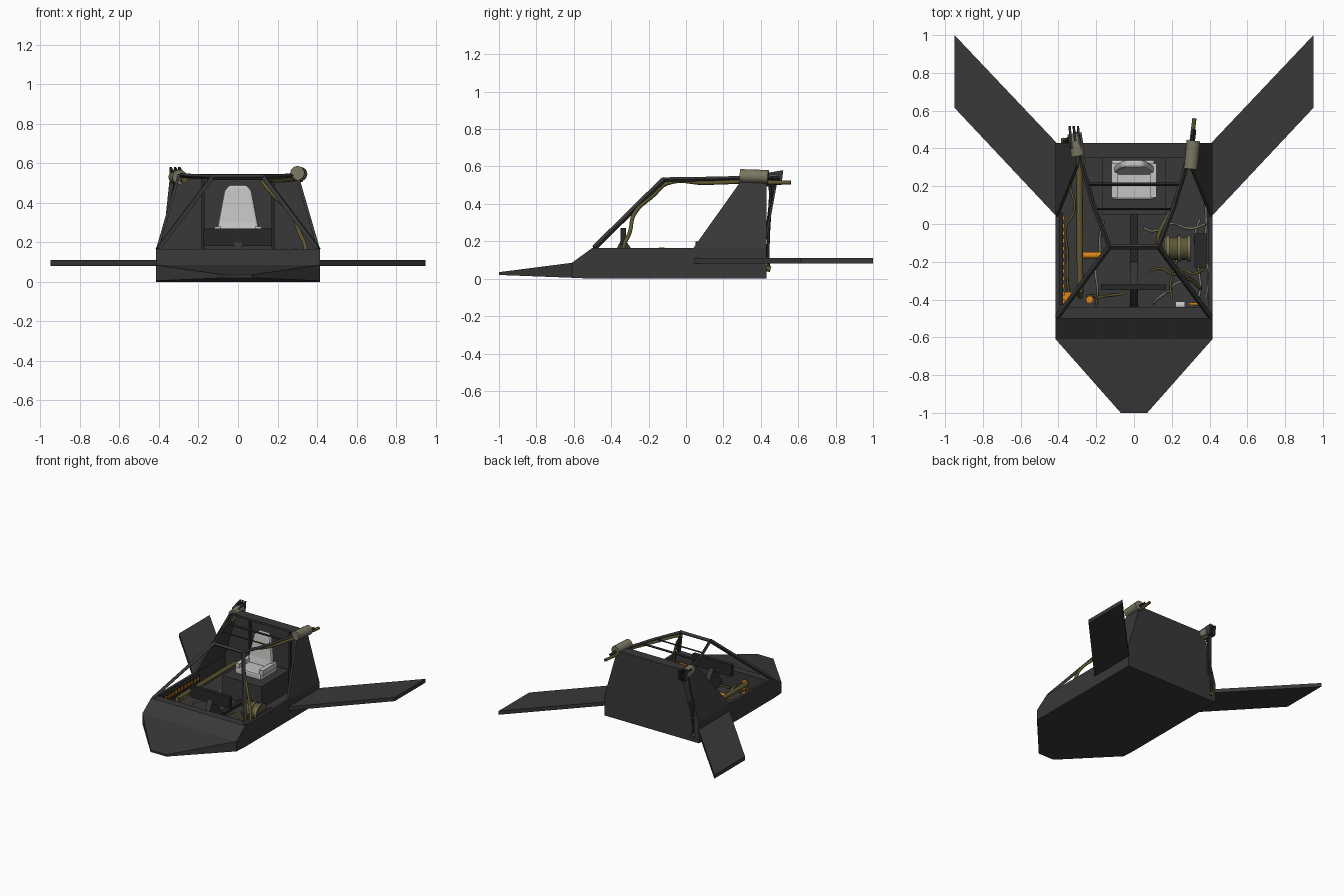
import bpy, bmesh, math, random
from mathutils import Vector

random.seed(4)


def mat(name, r, g, b):
    m = bpy.data.materials.new(name)
    m.diffuse_color = (r, g, b, 1)
    return m


HULL = mat("charcoal", 0.04, 0.04, 0.04)
FRAME = mat("near black", 0.02, 0.02, 0.02)
OLIVE = mat("grey olive", 0.19, 0.18, 0.12)
HOSE = mat("dark olive", 0.11, 0.095, 0.03)
SEAT = mat("light grey", 0.55, 0.55, 0.54)
ORANGE = mat("orange", 0.75, 0.24, 0.01)


def mesh(name, verts, faces, m):
    me = bpy.data.meshes.new(name)
    bm = bmesh.new()
    vs = [bm.verts.new(v) for v in verts]
    for f in faces:
        bm.faces.new([vs[i] for i in f])
    bmesh.ops.recalc_face_normals(bm, faces=bm.faces)
    bm.to_mesh(me)
    bm.free()
    ob = bpy.data.objects.new(name, me)
    bpy.context.collection.objects.link(ob)
    me.materials.append(m)
    return ob


def loft(name, rings, m):
    n = len(rings[0])
    faces = [tuple(range(n)), tuple(range(n * (len(rings) - 1), n * len(rings)))]
    for k in range(len(rings) - 1):
        for i in range(n):
            j = (i + 1) % n
            faces.append((k * n + i, k * n + j, k * n + n + j, k * n + n + i))
    return mesh(name, [v for r in rings for v in r], faces, m)


def prism(name, pts, off, m):
    off = Vector(off)
    return loft(name, [[Vector(p) for p in pts], [Vector(p) + off for p in pts]], m)


def box(name, x0, x1, y0, y1, z0, z1, m):
    return prism(name, [(x0, y0, z0), (x1, y0, z0), (x1, y1, z0), (x0, y1, z0)], (0, 0, z1 - z0), m)


def rod(name, a, b, r, m, n=16, r2=None):
    a, b = Vector(a), Vector(b)
    d = (b - a).normalized()
    u = d.orthogonal().normalized()
    w = d.cross(u)
    ring = [[p + (u * math.cos(t) + w * math.sin(t)) * q for t in [(i + 0.5) * math.tau / n for i in range(n)]]
            for p, q in ((a, r), (b, r if r2 is None else r2))]
    ob = loft(name, ring, m)
    if n > 6:
        for p in ob.data.polygons:
            p.use_smooth = len(p.vertices) == 4
    return ob


def hose(name, pts, r, m, smooth=True):
    c = bpy.data.curves.new(name, 'CURVE')
    c.dimensions = '3D'
    c.bevel_depth = r
    c.bevel_resolution = 2
    c.resolution_u = 6
    c.use_fill_caps = True
    s = c.splines.new('BEZIER' if smooth else 'POLY')
    if smooth:
        s.bezier_points.add(len(pts) - 1)
        for bp, p in zip(s.bezier_points, pts):
            bp.co = p
            bp.handle_left_type = bp.handle_right_type = 'AUTO'
    else:
        s.points.add(len(pts) - 1)
        for sp, p in zip(s.points, pts):
            sp.co = (*p, 1)
    ob = bpy.data.objects.new(name, c)
    bpy.context.collection.objects.link(ob)
    c.materials.append(m)


# nose: stations of half width, y, bottom z, top z
nose = [(0.07, -1.0, 0.02, 0.035), (0.415, -0.61, 0.005, 0.085),
        (0.415, -0.50, 0.0, 0.165), (0.415, -0.44, 0.0, 0.165)]
loft("nose", [[(-w, y, a), (w, y, a), (w, y, b), (-w, y, b)] for w, y, a, b in nose], HULL)

# tub floor, back wall
box("floor", -0.415, 0.415, -0.44, 0.43, 0, 0.03, HULL)
prism("back_wall", [(-0.415, 0.41, 0.03), (0.415, 0.41, 0.03), (0.415, 0.41, 0.165),
                    (0.305, 0.41, 0.545), (-0.305, 0.41, 0.545), (-0.415, 0.41, 0.165)], (0, 0.02, 0), HULL)

# parts that repeat on both sides
for s, side in ((-1, "left"), (1, "right")):
    box(side + "_side_wall", s * 0.395, s * 0.415, -0.44, 0.41, 0.03, 0.165, HULL)
    prism(side + "_rear_side_panel", [(s * 0.415, 0.04, 0.165), (s * 0.415, 0.43, 0.165),
                                      (s * 0.305, 0.43, 0.545), (s * 0.305, 0.31, 0.545)], (-s * 0.015, 0, 0), HULL)
    prism(side + "_wing", [(s * 0.41, 0.04, 0.08), (s * 0.95, 0.615, 0.08), (s * 0.95, 1.0, 0.08),
                           (s * 0.41, 0.43, 0.08)], (0, 0, 0.03), HULL)
    rod(side + "_windscreen_post", (s * 0.405, -0.49, 0.165), (s * 0.13, -0.12, 0.53), 0.015, HULL, 4)
    rod(side + "_roof_rail_front", (s * 0.13, -0.12, 0.53), (s * 0.215, 0.10, 0.533), 0.012, HULL, 4)
    rod(side + "_roof_rail_rear", (s * 0.215, 0.10, 0.533), (s * 0.305, 0.42, 0.54), 0.012, HULL, 4)
    box(side + "_wall_rib", s * 0.17, s * 0.185, 0.395, 0.41, 0.03, 0.53, FRAME)
rod("windscreen_top_bar", (-0.135, -0.12, 0.53), (0.135, -0.12, 0.53), 0.014, HULL, 4)
rod("roof_bar_front", (-0.205, 0.08, 0.53), (0.205, 0.08, 0.53), 0.006, FRAME, 4)
rod("roof_bar_rear", (-0.25, 0.21, 0.535), (0.25, 0.21, 0.535), 0.009, FRAME, 4)
box("rear_roof_ledge", -0.30, 0.30, 0.35, 0.43, 0.53, 0.545, HULL)

# control console
box("console_screen", -0.175, 0.17, -0.35, -0.32, 0.18, 0.27, FRAME)
prism("console_column", [(-0.02, -0.44, 0.03), (-0.02, -0.20, 0.03), (-0.02, -0.32, 0.2), (-0.02, -0.35, 0.2)],
      (0.04, 0, 0), HULL)
box("floor_spine", -0.02, 0.02, -0.2, 0.05, 0.03, 0.05, FRAME)

# seat on its plinth
box("seat_plinth", -0.17, 0.17, 0.05, 0.40, 0.03, 0.20, HULL)
cushion = box("seat_cushion", -0.12, 0.11, 0.13, 0.34, 0.20, 0.25, SEAT)
back = loft("seat_back", [[(-w, y, z), (w, y, z), (w, y + 0.04, z), (-w, y + 0.04, z)] for w, y, z in
                          ((0.11, 0.26, 0.24), (0.10, 0.275, 0.30), (0.07, 0.295, 0.46), (0.045, 0.30, 0.49))], SEAT)
for s in (-1, 1):
    arm = box("seat_bolster", s * 0.085, s * 0.12, 0.14, 0.32, 0.24, 0.28, SEAT)
for ob in (cushion, back):
    b = ob.modifiers.new("round", 'BEVEL')
    b.width = 0.012
    b.segments = 2

# right thruster, with its pipe along the frame
rod("right_thruster", (0.30, 0.29, 0.55), (0.315, 0.44, 0.545), 0.036, OLIVE, 20)
rod("right_thruster_nozzle", (0.30, 0.40, 0.515), (0.32, 0.56, 0.515), 0.011, HOSE, 12)
rod("right_thruster_blade", (0.31, 0.43, 0.54), (0.318, 0.5, 0.535), 0.012, FRAME, 4)
hose("right_frame_pipe", [(0.29, 0.33, 0.52), (0.21, 0.10, 0.512), (0.125, -0.10, 0.51), (0.17, -0.17, 0.45),
                          (0.275, -0.28, 0.34), (0.31, -0.30, 0.25), (0.34, -0.33, 0.18), (0.35, -0.34, 0.06)],
     0.011, HOSE)

# left thruster, tail plates and drop pipe
rod("left_thruster", (-0.295, 0.36, 0.53), (-0.315, 0.48, 0.53), 0.037, OLIVE, 20)
for k in range(3):
    x = -0.335 + 0.022 * k
    prism("left_thruster_blade", [(x, 0.40, 0.56), (x - 0.012, 0.52, 0.58), (x - 0.012, 0.51, 0.50),
                                  (x, 0.42, 0.50)], (0.012, 0, 0), FRAME if k % 2 else HULL)
prism("left_tail_plate", [(-0.38, 0.43, 0.20), (-0.345, 0.43, 0.20), (-0.30, 0.49, 0.53), (-0.345, 0.47, 0.53)],
      (0, -0.012, 0), HULL)
hose("left_drop_pipe", [(-0.31, 0.45, 0.53), (-0.335, 0.45, 0.4), (-0.365, 0.44, 0.2), (-0.37, 0.44, 0.06)],
     0.008, FRAME)
rod("left_drop_fitting", (-0.37, 0.42, 0.06), (-0.37, 0.452, 0.05), 0.016, HOSE, 10)
rod("left_thruster_inlet", (-0.27, 0.32, 0.515), (-0.29, 0.42, 0.52), 0.016, HOSE, 10)

# left floor conduit
rod("left_conduit", (-0.29, 0.38, 0.14), (-0.285, -0.36, 0.14), 0.017, HOSE, 12)
rod("left_conduit_drop", (-0.285, -0.35, 0.15), (-0.285, -0.38, 0.03), 0.015, HOSE, 12)

# orange machinery and wall lights
rod("left_pump", (-0.27, -0.165, 0.10), (-0.17, -0.165, 0.10), 0.017, ORANGE, 12)
rod("left_valve", (-0.235, -0.40, 0.03), (-0.235, -0.40, 0.13), 0.02, ORANGE, 12)
box("left_wall_rack", -0.395, -0.375, -0.43, 0.06, 0.09, 0.15, FRAME)
for k in range(12):
    y = -0.42 + k * 0.04
    box("rack_light", -0.378, -0.368, y, y + 0.022, 0.115, 0.14, ORANGE)
box("left_front_block", -0.385, -0.33, -0.42, -0.36, 0.03, 0.11, ORANGE)
box("right_front_block", 0.29, 0.36, -0.43, -0.415, 0.03, 0.11, ORANGE)
rod("right_valve", (0.175, -0.14, 0.1), (0.175, -0.10, 0.1), 0.013, ORANGE, 10)

# right tank with bands
rod("right_tank", (0.16, -0.13, 0.10), (0.30, -0.13, 0.10), 0.06, HOSE, 20)
for x in (0.17, 0.23, 0.28):
    rod("tank_band", (x, -0.13, 0.10), (x + 0.018, -0.13, 0.10), 0.068, OLIVE, 20)
box("right_pump_case", 0.32, 0.385, -0.23, -0.05, 0.03, 0.12, FRAME)
rod("right_canister", (0.22, -0.43, 0.07), (0.27, -0.43, 0.07), 0.02, SEAT, 12)

# loose floor hoses: random wander between two ends
for k, (x0, y0, x1, y1) in enumerate([(0.05, -0.02, 0.38, 0.0), (0.08, -0.25, 0.37, -0.24), (0.33, -0.43, 0.35, 0.03),
                                      (0.2, -0.4, 0.24, -0.05), (0.1, -0.42, 0.3, -0.3), (-0.25, -0.38, -0.04, -0.36),
                                      (-0.2, -0.43, -0.16, 0.02), (-0.34, -0.4, -0.34, 0.2), (0.38, -0.4, 0.37, 0.2)]):
    pts = []
    for i in range(6):
        t = i / 5
        j = 0.025 if 0 < i < 5 else 0
        pts.append((x0 + (x1 - x0) * t + random.uniform(-j, j), y0 + (y1 - y0) * t + random.uniform(-j, j),
                    0.05 + random.uniform(0, 0.05)))
    hose("floor_hose_%d" % (k + 1), pts, 0.007, HOSE if k % 2 else OLIVE)
